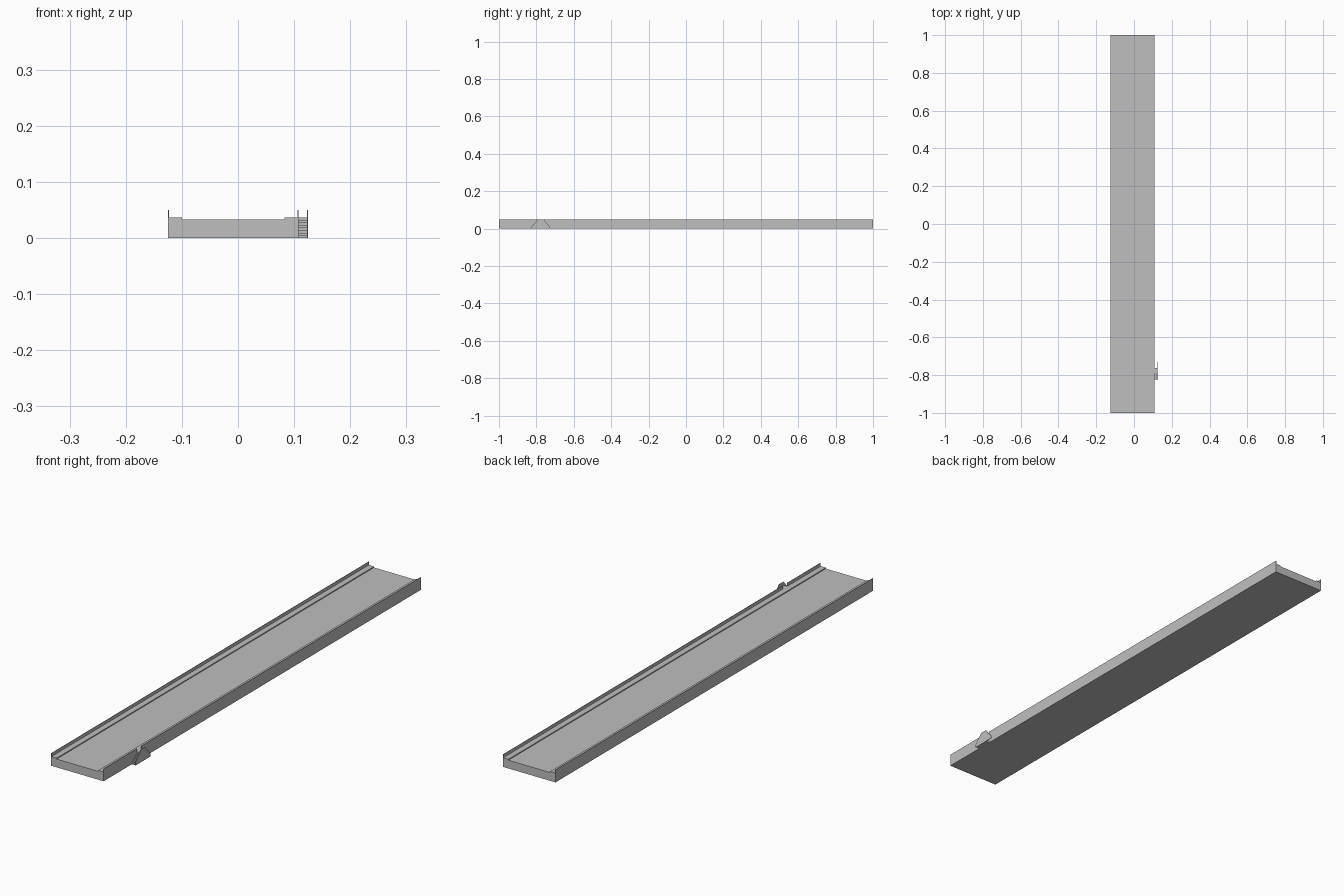
import bpy, bmesh

if "Cube" in bpy.data.objects:
    bpy.data.objects.remove(bpy.data.objects["Cube"])

concrete = bpy.data.materials.new("concrete_grey")
concrete.diffuse_color = (0.52, 0.52, 0.52, 1)
concrete.use_nodes = True
concrete.node_tree.nodes["Principled BSDF"].inputs["Base Color"].default_value = concrete.diffuse_color


def extrude(name, pts, axis, a, b):
    """Extrude a closed 2D profile along x (points are y, z) or y (points are x, z)."""
    place = (lambda p, t: (t, p[0], p[1])) if axis == "x" else (lambda p, t: (p[0], t, p[1]))
    bm = bmesh.new()
    lo = [bm.verts.new(place(p, a)) for p in pts]
    hi = [bm.verts.new(place(p, b)) for p in pts]
    bm.faces.new(lo)
    bm.faces.new(hi[::-1])
    n = len(pts)
    for i in range(n):
        j = (i + 1) % n
        bm.faces.new((lo[i], hi[i], hi[j], lo[j]))
    bmesh.ops.recalc_face_normals(bm, faces=bm.faces)
    mesh = bpy.data.meshes.new(name)
    bm.to_mesh(mesh)
    bm.free()
    mesh.materials.append(concrete)
    ob = bpy.data.objects.new(name, mesh)
    bpy.context.collection.objects.link(ob)
    return ob


LEFT, RIGHT = -0.1245, 0.1075
ROAD, WALK, RAIL, T = 0.033, 0.037, 0.05, 0.0018
GAP0, GAP1 = -0.79, -0.762

# Deck with a raised walkway along both edges
extrude("deck", [(LEFT, 0), (RIGHT, 0), (RIGHT, WALK), (0.083, WALK),
                 (0.083, ROAD), (-0.10, ROAD), (-0.10, WALK), (LEFT, WALK)], "y", -1, 1)


# Thin parapets, the right one open at the stair landing
def parapet(name, x, y0, y1):
    extrude(name, [(x, WALK), (x + T, WALK), (x + T, RAIL), (x, RAIL)], "y", y0, y1)


parapet("left_parapet", LEFT, -1, 1)
parapet("right_parapet_front", RIGHT - T, -1, GAP0)
parapet("right_parapet_back", RIGHT - T, GAP1, 1)

# Stair climbing from the front to a landing level with the walkway
steps, start = 8, -0.822
run, rise = (GAP0 - start) / (steps - 1), WALK / steps
profile = [(start, 0)]
for i in range(steps):
    y = start + i * run
    profile += [(y, i * rise), (y, (i + 1) * rise)] if i else [(y, rise)]
profile += [(GAP1, WALK), (GAP1, 0)]
extrude("stair", profile, "x", RIGHT, 0.1235)

# Outer stair panel with sloping ends
extrude("stair_side_panel", [(-0.825, 0), (-0.73, 0), (-0.73, 0.012), (GAP1, RAIL),
                             (GAP0, RAIL), (-0.825, 0.012)], "x", 0.1228, 0.1245)
